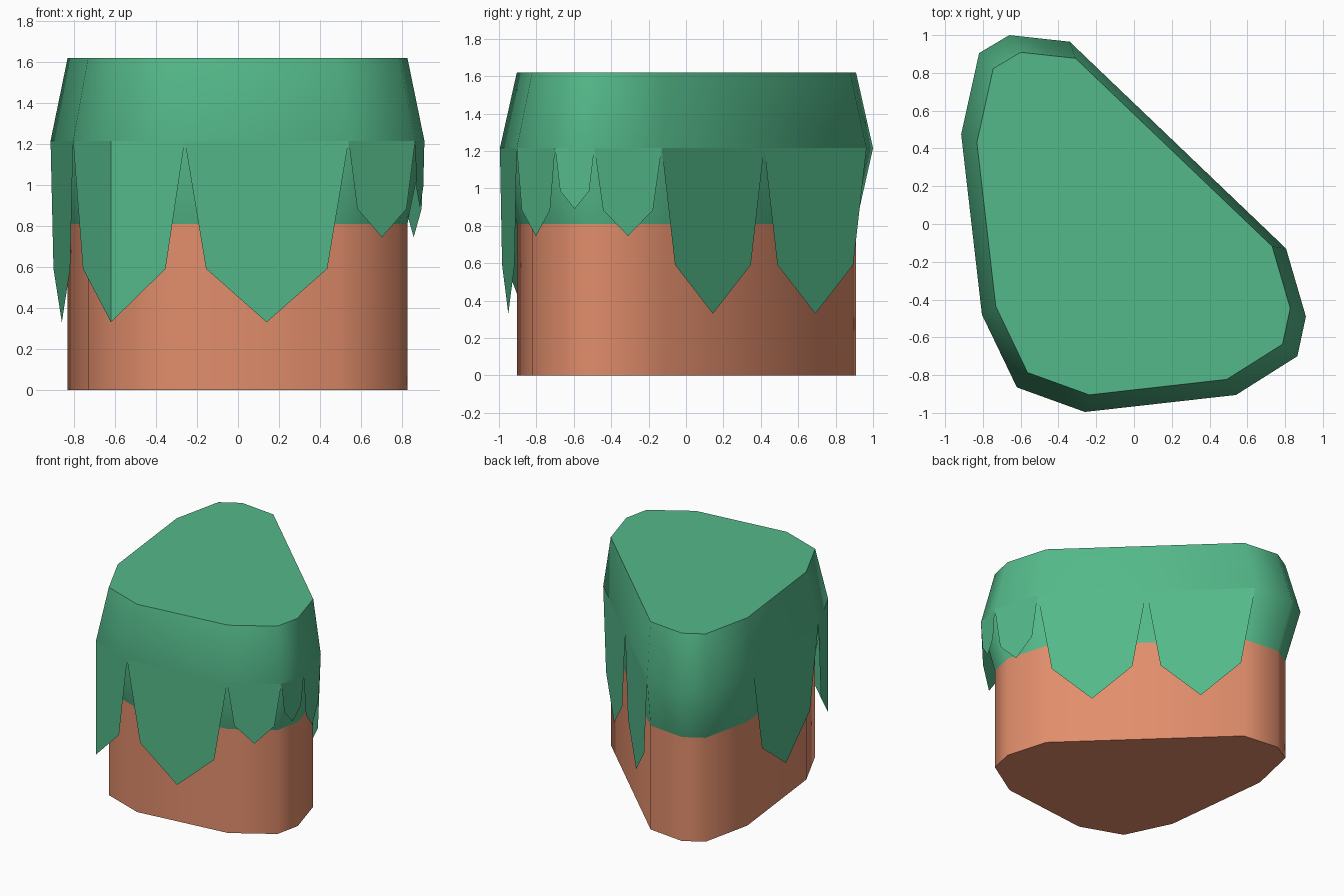
import bpy, math
from mathutils import Vector

if "Cube" in bpy.data.objects:
    bpy.data.objects.remove(bpy.data.objects["Cube"])

# Widest outline of the block, clockwise from the back
RIM = [(-.66, 1.0), (-.34, .965), (.805, -.13), (.91, -.49), (.865, -.70), (.54, -.905),
       (-.26, -.995), (-.62, -.865), (-.805, -.48), (-.915, .475), (-.82, .905)]
N = len(RIM)
INNER = 0.909
Z_SEAM, Z_RIM, Z_TOP = 0.81, 1.215, 1.62


def material(name, rgb):
    m = bpy.data.materials.new(name)
    lin = [((c / 255 + .055) / 1.055) ** 2.4 for c in rgb]
    m.diffuse_color = (*lin, 1)
    m.use_nodes = True
    m.node_tree.nodes["Principled BSDF"].inputs["Base Color"].default_value = m.diffuse_color
    return m


grass = material("grass green", (84, 185, 138))
earth = material("earth brown", (226, 142, 108))


def add_object(name, verts, faces, mat):
    me = bpy.data.meshes.new(name)
    me.from_pydata(verts, [], faces)
    me.materials.append(mat)
    ob = bpy.data.objects.new(name, me)
    bpy.context.collection.objects.link(ob)
    return ob


def loft(name, levels, mat, cap_bottom=False, cap_top=False):
    """Stack scaled copies of the outline; levels are (scale, z)."""
    verts = [(x * s, y * s, z) for s, z in levels for x, y in RIM]
    faces = []
    for k in range(len(levels) - 1):
        for i in range(N):
            j = (i + 1) % N
            faces.append((k * N + i, k * N + N + i, k * N + N + j, k * N + j))
    if cap_bottom:
        faces.append(tuple(range(N)))
    if cap_top:
        faces.append(tuple(reversed(range(len(verts) - N, len(verts)))))
    ob = add_object(name, verts, faces, mat)
    bpy.ops.object.select_all(action='DESELECT')
    ob.select_set(True)
    bpy.context.view_layer.objects.active = ob
    bpy.ops.object.shade_smooth_by_angle(angle=math.radians(60))
    return ob


# Straight earth base and bulging grass cap
loft("earth_base", [(INNER, 0), (INNER, Z_SEAM)], earth, cap_bottom=True)
loft("grass_cap", [(INNER, Z_SEAM), (1, Z_RIM), (INNER, Z_TOP)], grass, cap_top=True)

# Pointed grass blades hanging from the rim: start, middle (tip), end, drop
P = [Vector(p) for p in RIM]
half = P[1].lerp(P[2], .5)


def edge(a, b, drop):
    return a, a.lerp(b, .5), b, drop


LONG, SHORT, TINY = .885, .47, .325
blades = [edge(P[1], half, LONG), edge(half, P[2], LONG), edge(P[2], P[3], SHORT),
          edge(P[3], P[4], TINY), edge(P[4], P[5], SHORT), edge(P[5], P[6], LONG),
          (P[6], P[7], P[8], LONG),          # this one wraps round a corner
          edge(P[8], P[9], LONG)]

verts, faces = [], []
for a, m, b, drop in blades:
    n = len(verts)
    shoulder = Z_RIM - .705 * drop
    for p, z in ((a, Z_RIM), (m, Z_RIM), (b, Z_RIM), (b.lerp(m, .26), shoulder),
                 (m, Z_RIM - drop), (a.lerp(m, .26), shoulder)):
        verts.append((p.x, p.y, z))
    faces += [(n, n + 1, n + 4, n + 5), (n + 1, n + 2, n + 3, n + 4)]
add_object("grass_blades", verts, faces, grass)
